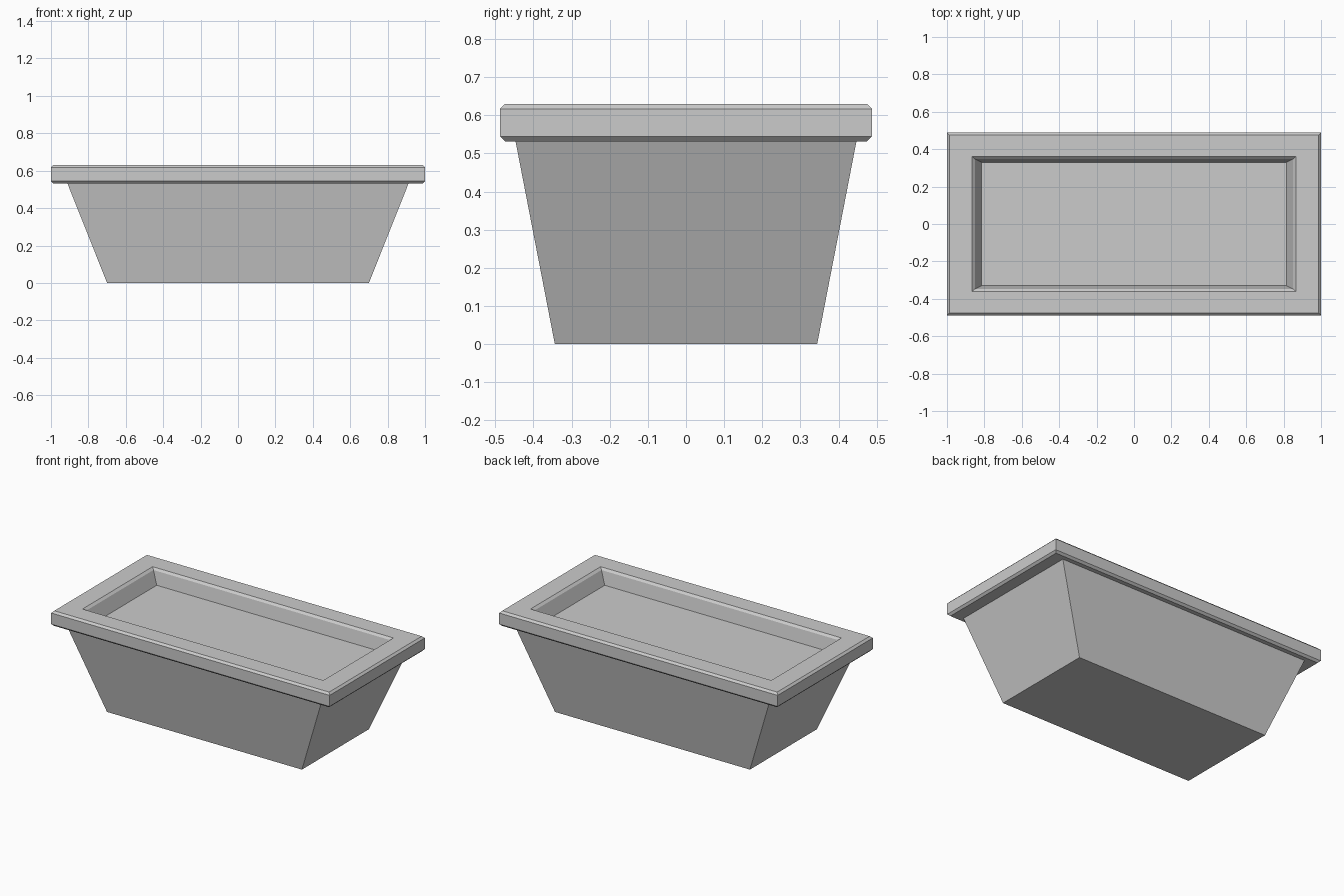
import bpy
import bmesh

if "Cube" in bpy.data.objects:
    bpy.data.objects.remove(bpy.data.objects["Cube"], do_unlink=True)

grey = bpy.data.materials.new("plain_grey")
grey.use_nodes = True
colour = (0.6, 0.6, 0.6, 1)
grey.diffuse_color = colour
grey.node_tree.nodes["Principled BSDF"].inputs["Base Color"].default_value = colour


def rect_loft(name, sections, cap_start=False, cap_end=False):
    """Join rectangles given as (half width, half depth, height)."""
    bm = bmesh.new()
    rings = [[bm.verts.new((sx * w, sy * d, z))
              for sx, sy in ((-1, -1), (1, -1), (1, 1), (-1, 1))]
             for w, d, z in sections]
    for a, b in zip(rings, rings[1:]):
        for i in range(4):
            j = (i + 1) % 4
            bm.faces.new((a[i], a[j], b[j], b[i]))
    if cap_start:
        bm.faces.new(rings[0][::-1])
    if cap_end:
        bm.faces.new(rings[-1])
    mesh = bpy.data.meshes.new(name)
    bm.to_mesh(mesh)
    bm.free()
    mesh.materials.append(grey)
    obj = bpy.data.objects.new(name, mesh)
    bpy.context.collection.objects.link(obj)
    return obj


floor_z, rim_z, top_z, bevel = 0.534, 0.532, 0.63, 0.013
body_top = (0.912, 0.447, rim_z)

# Tapered body, closed underneath
rect_loft("planter_body", [(0.70, 0.344, 0), body_top], cap_start=True)

# Overhanging rim with chamfered edges, running down inside to the soil
rect_loft("planter_rim", [
    body_top,
    (1 - bevel, 0.488 - bevel, rim_z),
    (1, 0.488, rim_z + bevel),
    (1, 0.488, top_z - bevel),
    (1 - bevel, 0.488 - bevel, top_z),
    (0.865, 0.36, top_z),
    (0.85, 0.347, top_z - bevel),
    (0.815, 0.33, floor_z),
])

# Flat soil surface
rect_loft("soil_surface", [(0.815, 0.33, floor_z)], cap_end=True)
